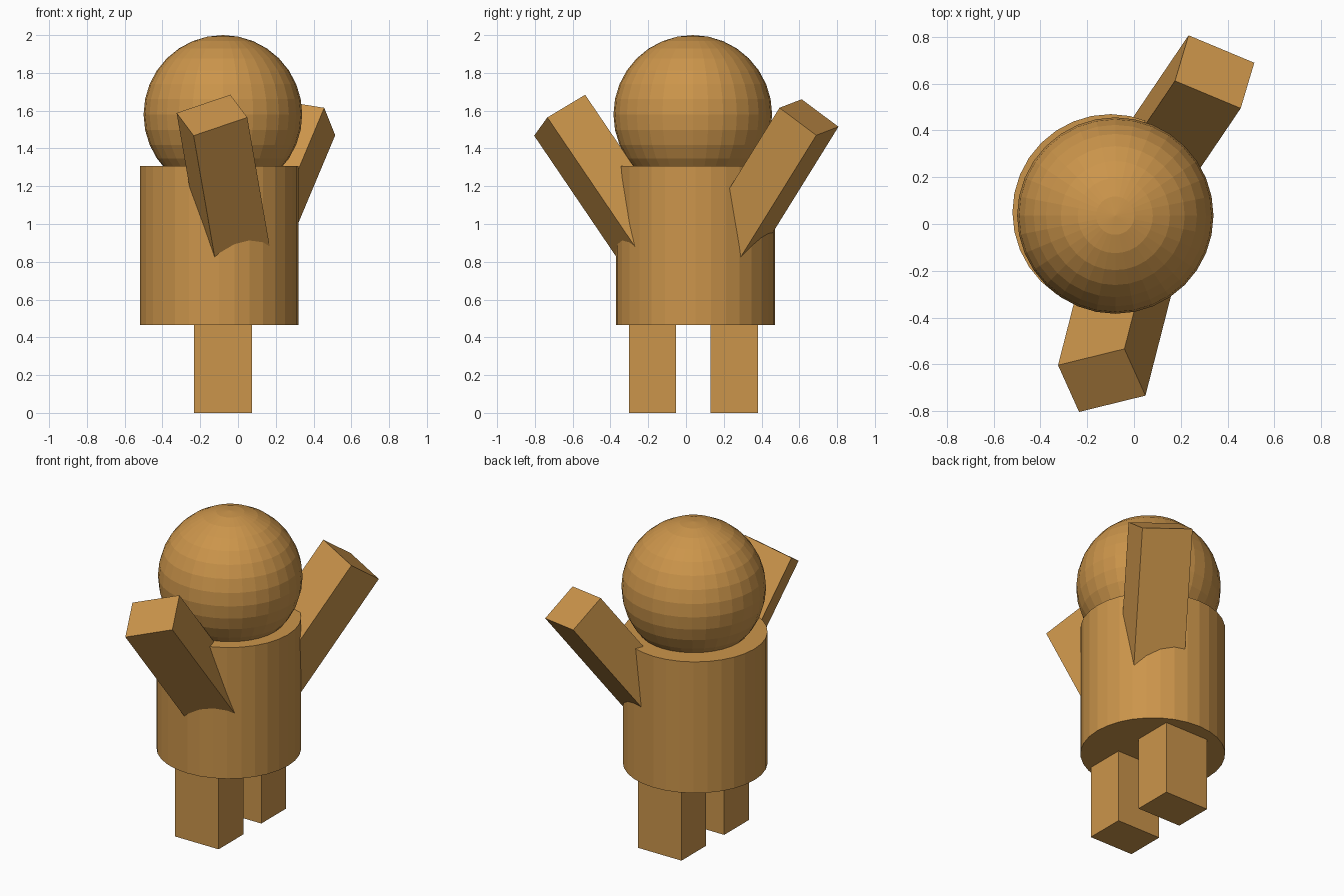
import bpy
from mathutils import Vector, Matrix

if "Cube" in bpy.data.objects:
    bpy.data.objects.remove(bpy.data.objects["Cube"])

mat = bpy.data.materials.new("warm_tan")
mat.diffuse_color = (0.6, 0.3, 0.07, 1)
mat.use_nodes = True
mat.node_tree.nodes["Principled BSDF"].inputs["Base Color"].default_value = mat.diffuse_color


def finish(name):
    ob = bpy.context.object
    ob.name = name
    ob.data.materials.append(mat)
    return ob


def box(name, matrix, size):
    bpy.ops.mesh.primitive_cube_add(size=1)
    ob = finish(name)
    ob.data.transform(matrix @ Matrix.Diagonal((*size, 1)))


def arm(name, tip, across, toward, length=0.9):
    # tip: centre of the hand end; across / toward: edge directions of that end
    x = Vector(across).normalized()
    z = x.cross(Vector(toward)).normalized()  # points down into the body
    y = z.cross(x)
    rot = Matrix((x, y, z)).transposed().to_4x4()
    centre = Vector(tip) + z * length / 2
    box(name, Matrix.Translation(centre) @ rot, (0.308, 0.25, length))


# Body
bpy.ops.mesh.primitive_cylinder_add(vertices=32, radius=0.42, depth=0.84,
                                    location=(-0.1, 0.05, 0.886))
finish("body")

# Head
bpy.ops.mesh.primitive_uv_sphere_add(segments=32, ring_count=16, radius=0.42,
                                     location=(-0.08, 0.036, 1.58))
finish("head")

# Legs
for name, y in (("front_leg", -0.177), ("back_leg", 0.255)):
    box(name, Matrix.Translation((-0.08, y, 0.235)), (0.308, 0.25, 0.47))

# Raised arms
arm("front_arm", (-0.138, -0.669, 1.576), (0.285, 0.07, 0.097), (0.09, -0.2, -0.12))
arm("back_arm", (0.345, 0.651, 1.565), (0.28, -0.117, -0.045), (-0.06, -0.193, 0.145))
